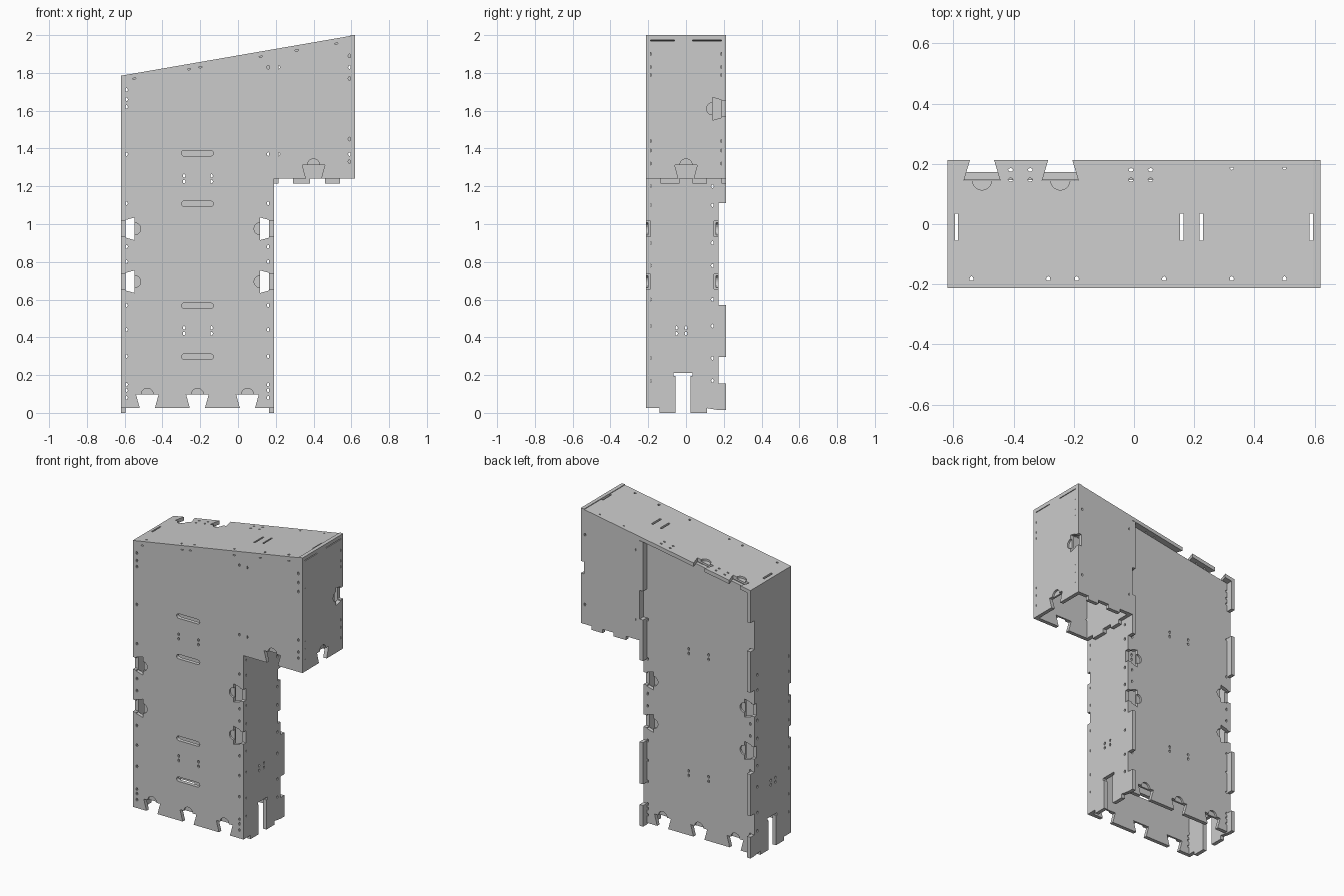
import bpy, bmesh
from math import cos, sin, pi
from mathutils import Matrix, Vector

if "Cube" in bpy.data.objects:
    bpy.data.objects.remove(bpy.data.objects["Cube"])

T = 0.025                      # sheet thickness
SLOPE = (2.0 - 1.785) / 1.24


def roof(x):
    return 1.785 + (x + 0.62) * SLOPE


def dovetail(cx, cy, dx, dy, pockets, depth=0.073):
    """Dovetail notch on a counter-clockwise edge, with a shallow half-round pocket."""
    c, d = Vector((cx, cy)), Vector((dx, dy))
    n = Vector((-dy, dx))
    base = c + n * depth
    arc = [base + d * (-0.032 * cos(a * pi / 10)) + n * (0.032 * sin(a * pi / 10)) for a in range(11)]
    pockets.append(arc[::-1])
    return [c - d * 0.04, base - d * 0.06] + arc + [base + d * 0.06, c + d * 0.04]


def hole(x, y, w=0.014, h=0.02):
    return [(x + w / 2 * cos(a * pi / 4), y + h / 2 * sin(a * pi / 4)) for a in range(8)]


def rect(x0, y0, x1, y1):
    return [(x0, y0), (x1, y0), (x1, y1), (x0, y1)]


def slot(x0, x1, z, r=0.015):
    right = [(x1 - r + r * cos(a * pi / 6), z + r * sin(a * pi / 6)) for a in range(-3, 4)]
    left = [(x0 + r - r * cos(a * pi / 6), z - r * sin(a * pi / 6)) for a in range(-3, 4)]
    return right + left


def add_layer(bm, loops, centre, half):
    """Filled flat outline with holes, extruded to thickness."""
    cu = bpy.data.curves.new("tmp", 'CURVE')
    cu.dimensions = '2D'
    cu.fill_mode = 'BOTH'
    cu.extrude = half
    for loop in loops:
        s = cu.splines.new('POLY')
        s.points.add(len(loop) - 1)
        for p, q in zip(s.points, loop):
            p.co = (q[0], q[1], 0, 1)
        s.use_cyclic_u = True
    ob = bpy.data.objects.new("tmp", cu)
    bpy.context.collection.objects.link(ob)
    dg = bpy.context.evaluated_depsgraph_get()
    me = bpy.data.meshes.new_from_object(ob.evaluated_get(dg))
    me.transform(Matrix.Translation((0, 0, centre)))
    bm.from_mesh(me)
    bpy.data.objects.remove(ob)
    bpy.data.curves.remove(cu)
    bpy.data.meshes.remove(me)


FRONT = Matrix(((1, 0, 0, 0), (0, 0, -1, 0), (0, 1, 0, 0), (0, 0, 0, 1)))
SIDE = Matrix(((0, 0, 1, 0), (1, 0, 0, 0), (0, 1, 0, 0), (0, 0, 0, 1)))
TOP = Matrix(((1, 0, 0, 0), (0, 1, 0, 0), (SLOPE, 0, 1, roof(0)), (0, 0, 0, 1)))


def panel(name, frame, outline, holes, outer, out, pockets=()):
    """outer = position of outer face along the panel normal, out = its sign."""
    bm = bmesh.new()
    add_layer(bm, [outline] + holes, outer - out * T / 2, T / 2)
    for arc in pockets:
        add_layer(bm, [arc], outer - out * T * 0.75, T * 0.25)
    bmesh.ops.remove_doubles(bm, verts=bm.verts, dist=1e-5)
    bmesh.ops.transform(bm, matrix=frame, verts=bm.verts)
    bmesh.ops.recalc_face_normals(bm, faces=bm.faces)
    me = bpy.data.meshes.new(name)
    bm.to_mesh(me)
    bm.free()
    me.shade_flat()
    bpy.context.collection.objects.link(bpy.data.objects.new(name, me))


LOCK_Z = (0.695, 0.975)        # dovetail heights on the body
FOOT_X = (-0.48, -0.215, 0.05)
edge_z = (0.08, 0.12, 0.15, 0.30, 0.44, 0.57, 0.80, 0.88, 1.11, 1.37)
body_holes = [hole(x, z) for x in (-0.59, 0.16) for z in edge_z]
body_holes += [hole(x, z) for x in (-0.285, -0.14) for z in (0.42, 0.45, 1.225, 1.255)]
body_holes += [hole(-0.59, z) for z in (1.62, 1.66, 1.71)]


def body_base(pk):
    pts = [(-0.62, T)]
    for x in FOOT_X:
        pts += dovetail(x, T, 1, 0, pk)
    pts.append((0.19, T))
    for z in LOCK_Z:
        pts += dovetail(0.19, z, 0, 1, pk)
    return pts


def left_locks(pk):
    return [p for z in reversed(LOCK_Z) for p in dovetail(-0.62, z, 0, -1, pk)]


# Front panel, covering body and overhang
pk = []
outline = body_base(pk) + [(0.19, 1.24)] + dovetail(0.4, 1.24, 1, 0, pk)
outline += [(0.62, 1.24), (0.62, 2.0), (-0.62, 1.785)] + left_locks(pk)
holes = body_holes + [slot(-0.3, -0.13, z) for z in (0.297, 0.567, 1.107, 1.375)]
holes += [hole(0.16, 1.83), hole(0.215, 1.83), hole(0.215, 1.37)]
holes += [hole(0.59, z) for z in (1.33, 1.37, 1.45, 1.77, 1.83, 1.89)]
holes += [hole(x, roof(x) - 0.025, 0.02, 0.014) for x in (-0.55, -0.26, -0.2, 0.12, 0.2, 0.31, 0.52)]
panel("front_panel", FRONT, outline, holes, 0.213, 1, pk)

# Recessed back panel of the body
pk = []
outline = body_base(pk) + [(0.19, roof(0.19) - T), (-0.62, roof(-0.62) - T)] + left_locks(pk)
panel("body_back_panel", FRONT, outline, body_holes, -0.172, -1, pk)

# Back panel of the overhang, with tabs below and a lock notch at the edge
outline = [(0.19, 1.24)]
for a, b in ((0.29, 0.38), (0.46, 0.54)):
    outline += [(a, 1.24), (a, 1.215), (b, 1.215), (b, 1.24)]
outline += [(0.62, 1.24), (0.62, 1.57), (0.595, 1.57), (0.595, 1.65), (0.62, 1.65),
            (0.62, 2.0), (0.19, roof(0.19))]
holes = [hole(x, z) for x in (0.215, 0.59) for z in (1.37, 1.83)]
panel("overhang_back_panel", FRONT, outline, holes, -0.213, -1)


# Body side walls: slotted foot, finger tabs past the back panel
def side_outline(top):
    pts = [(-0.213, T), (-0.14, T), (-0.14, 0), (-0.055, 0), (-0.055, 0.195), (-0.065, 0.195),
           (-0.065, 0.212), (0.035, 0.212), (0.035, 0.195), (0.025, 0.195), (0.025, 0), (0.11, 0),
           (0.11, T)]
    for a, b in ((0.015, 0.155), (0.295, 0.57)):
        pts += [(0.172, a), (0.213, a), (0.213, b), (0.172, b)]
    for z in LOCK_Z:
        pts += [(0.172, z - 0.04), (0.147, z - 0.04), (0.147, z + 0.04), (0.172, z + 0.04)]
    pts += [(0.172, 1.11), (0.213, 1.11), (0.213, 1.38), (0.172, 1.38), (0.172, 1.57),
            (0.213, 1.57), (0.213, top), (-0.213, top)]
    for z in reversed(LOCK_Z):
        pts += [(-0.213, z + 0.04), (-0.188, z + 0.04), (-0.188, z - 0.04), (-0.213, z - 0.04)]
    return pts


side_holes = [hole(y, z) for y in (-0.05, 0.0) for z in (0.42, 0.45)]
side_holes += [hole(y, z) for y in (-0.19, 0.14) for z in (0.17, 0.29, 0.46, 0.6, 0.78, 0.9, 1.1, 1.2)]
panel("left_wall", SIDE, side_outline(1.785), side_holes, -0.62, -1)
panel("body_right_wall", SIDE, side_outline(roof(0.165) - T), side_holes, 0.19, 1)

# Overhang inner wall, tabbed below
outline = [(-0.213, 1.24)]
for a, b in ((-0.135, -0.035), (0.035, 0.11)):
    outline += [(a, 1.24), (a, 1.215), (b, 1.215), (b, 1.24)]
outline += [(0.213, 1.24), (0.213, roof(0.19)), (-0.213, roof(0.19))]
panel("overhang_inner_wall", SIDE, outline, [], 0.19, -1)

# Overhang right wall
pk = []
outline = [(-0.213, 1.24)] + dovetail(0, 1.24, 1, 0, pk) + [(0.213, 1.24)]
outline += dovetail(0.213, 1.61, 0, 1, pk) + [(0.213, 2.0), (-0.213, 2.0)]
holes = [hole(y, z) for y in (-0.19, 0.19) for z in (1.32, 1.39, 1.44, 1.79, 1.83, 1.9)]
holes += [rect(-0.19, 1.97, -0.06, 1.98), rect(0.035, 1.97, 0.19, 1.98)]
panel("overhang_right_wall", SIDE, outline, holes, 0.62, 1, pk)

# Sloped roof with two dovetails over the recessed back
pk = []
outline = [(-0.62, -0.213), (0.62, -0.213), (0.62, 0.213)]
for x in (-0.245, -0.505):
    outline += dovetail(x, 0.213, -1, 0, pk, 0.068)
outline.append((-0.62, 0.213))
holes = [hole(x, -0.183) for x in (-0.54, -0.285, -0.19, 0.1, 0.325, 0.5)]
holes += [hole(x, y, 0.016, 0.012) for x in (-0.41, -0.345, -0.01, 0.055) for y in (0.147, 0.18)]
holes += [hole(x, 0.19) for x in (0.325, 0.5)]
holes += [rect(x, -0.055, x + 0.012, 0.035) for x in (-0.597, 0.153, 0.217, 0.583)]
panel("roof_panel", TOP, outline, holes, 0, 1, pk)
